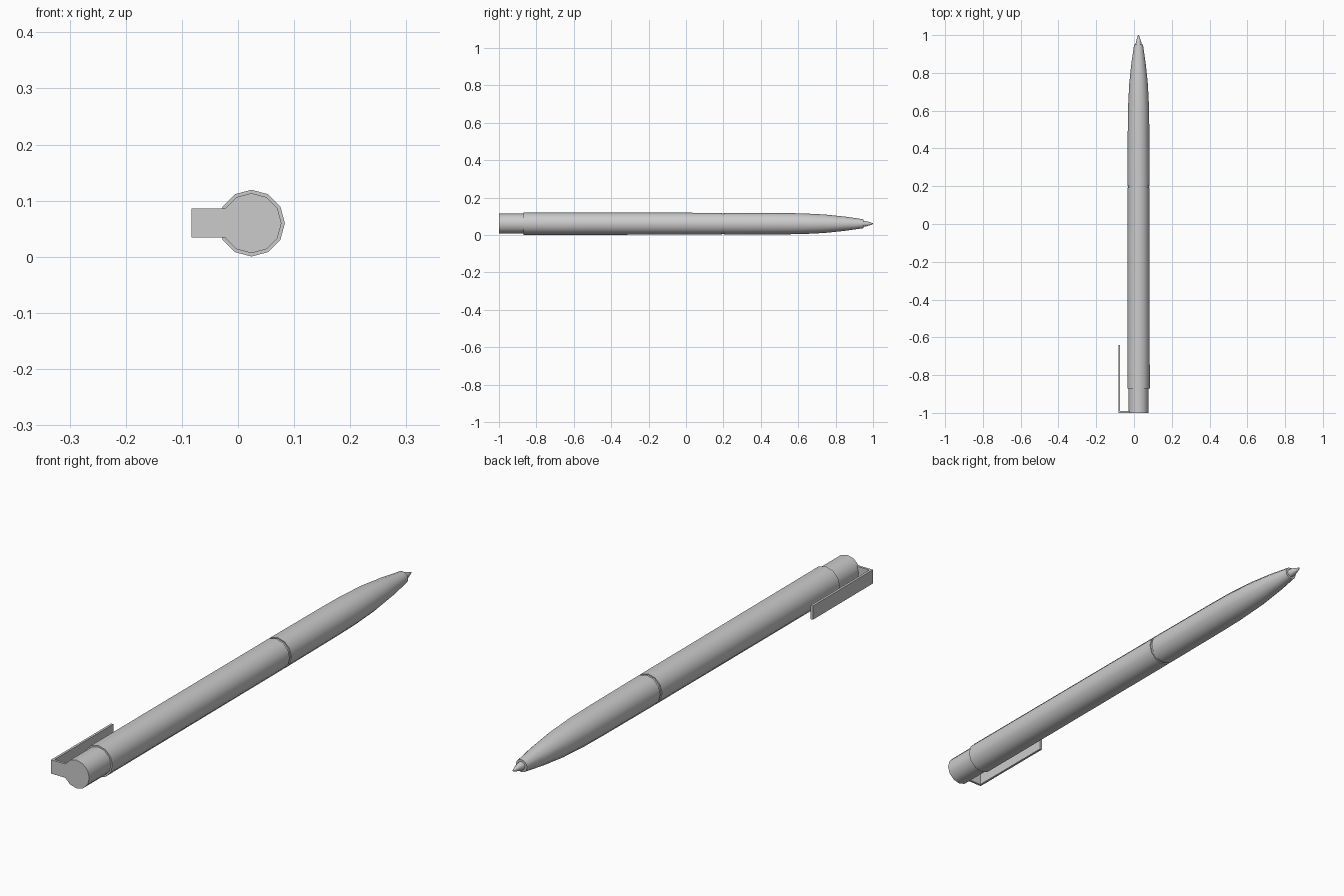
import bpy, bmesh, math

if "Cube" in bpy.data.objects:
    bpy.data.objects.remove(bpy.data.objects["Cube"])

CX, CZ, SIDES = 0.024, 0.06, 12


def finish(name, bm):
    bmesh.ops.recalc_face_normals(bm, faces=bm.faces[:])
    mesh = bpy.data.meshes.new(name)
    bm.to_mesh(mesh)
    bm.free()
    ob = bpy.data.objects.new(name, mesh)
    bpy.context.collection.objects.link(ob)
    return ob


def lathe(name, profile):
    """Closed solid of revolution about the pen axis; profile is (y, radius)."""
    bm = bmesh.new()
    rings = []
    for y, r in profile:
        angles = [2 * math.pi * i / SIDES for i in range(SIDES)]
        rings.append([bm.verts.new((CX + r * math.cos(a), y, CZ + r * math.sin(a)))
                      for a in angles])
    for a, b in zip(rings, rings[1:]):
        for i in range(SIDES):
            j = (i + 1) % SIDES
            bm.faces.new((a[i], a[j], b[j], b[i]))
    bm.faces.new(rings[0])
    bm.faces.new(rings[-1])
    ob = finish(name, bm)
    bpy.ops.object.select_all(action='DESELECT')
    ob.select_set(True)
    bpy.context.view_layer.objects.active = ob
    bpy.ops.object.shade_smooth_by_angle(angle=math.radians(40))
    return ob


# Barrel parts, from the back end to the writing tip
lathe("end_cap", [(-1.0, 0.0535), (-0.868, 0.0535)])
lathe("rear_barrel", [(-0.87, 0.0595), (0.192, 0.0585)])
lathe("joint_groove", [(0.19, 0.0545), (0.204, 0.0545)])
lathe("front_barrel", [(0.202, 0.0585), (0.51, 0.057), (0.62, 0.0555), (0.74, 0.0495),
                       (0.85, 0.038), (0.95, 0.0235)])
lathe("writing_tip", [(0.945, 0.016), (0.962, 0.0145), (0.99, 0.006), (1.0, 0.002)])

# Pocket clip: L-shaped outline in plan, extruded upward
outline = [(-0.02, -1.0), (-0.083, -1.0), (-0.083, -0.64), (-0.074, -0.64),
           (-0.074, -0.991), (-0.02, -0.991)]
bm = bmesh.new()
base = bm.faces.new([bm.verts.new((x, y, CZ - 0.026)) for x, y in outline])
ext = bmesh.ops.extrude_face_region(bm, geom=[base])
bmesh.ops.translate(bm, vec=(0, 0, 0.052),
                    verts=[v for v in ext["geom"] if isinstance(v, bmesh.types.BMVert)])
finish("pocket_clip", bm)
